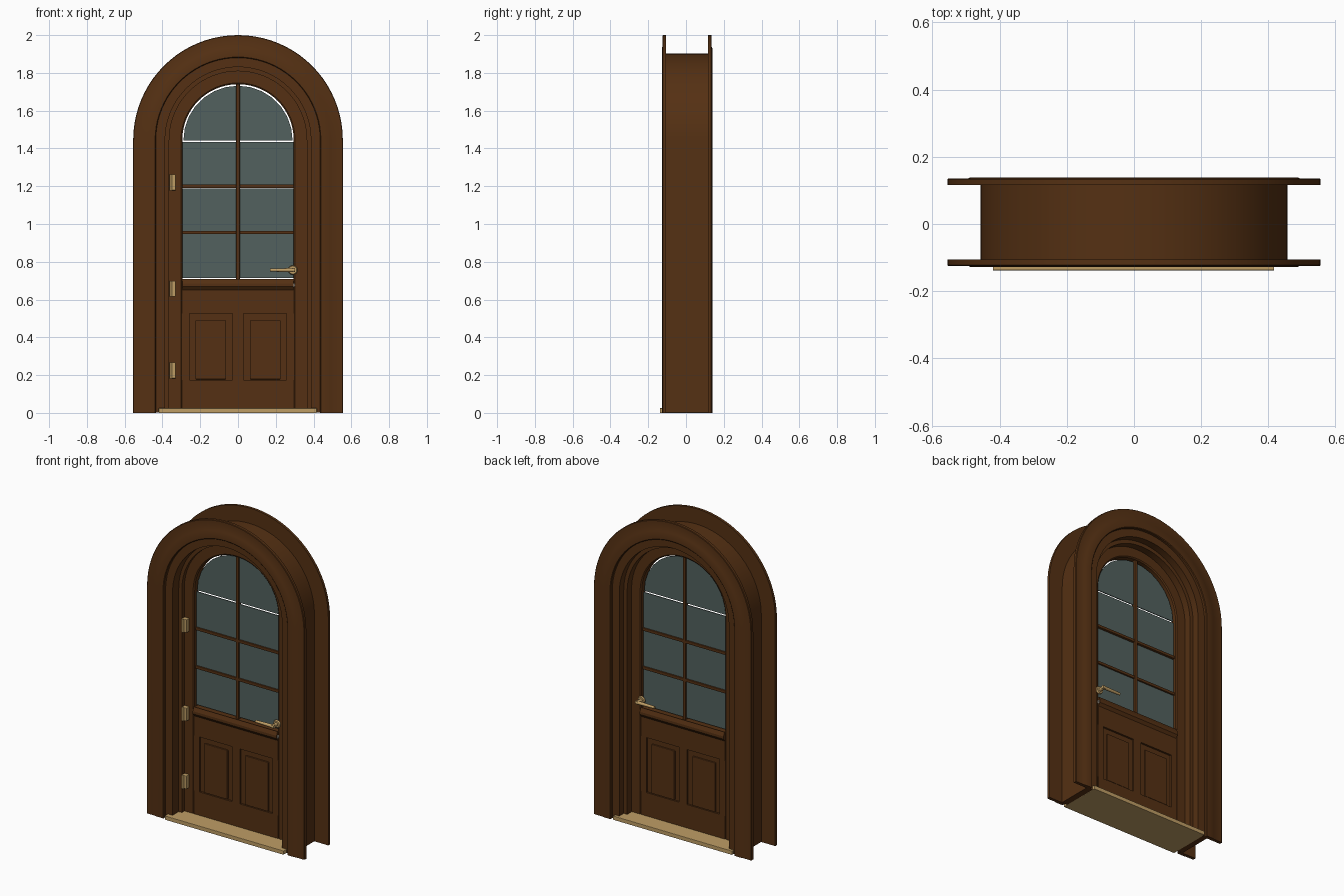
import bpy, bmesh, math
from mathutils import Matrix, Vector

if "Cube" in bpy.data.objects:
    bpy.data.objects.remove(bpy.data.objects["Cube"])

SPRING = 1.445   # height where every arch starts


def material(name, rgb):
    m = bpy.data.materials.new(name)
    m.diffuse_color = (*rgb, 1)
    m.use_nodes = True
    m.node_tree.nodes["Principled BSDF"].inputs["Base Color"].default_value = m.diffuse_color
    return m


WOOD = material("brown_wood", (0.09, 0.03, 0.0065))
BRASS = material("brass", (0.52, 0.34, 0.13))
GLASS = material("grey_green_glass", (0.085, 0.12, 0.113))
STEEL = material("grey_steel", (0.33, 0.30, 0.25))


def finish(bm, name, mat, bevel=0, smooth=True):
    bmesh.ops.recalc_face_normals(bm, faces=bm.faces)
    me = bpy.data.meshes.new(name)
    bm.to_mesh(me)
    bm.free()
    ob = bpy.data.objects.new(name, me)
    bpy.context.collection.objects.link(ob)
    me.materials.append(mat)
    if bevel:
        b = ob.modifiers.new("bevel", 'BEVEL')
        b.width, b.segments = bevel, 2
    if smooth:
        bpy.ops.object.select_all(action='DESELECT')
        ob.select_set(True)
        bpy.context.view_layer.objects.active = ob
        bpy.ops.object.shade_smooth_by_angle(angle=math.radians(30))
    return ob


def arch(name, profile, z0, mat=WOOD, n=40):
    """Sweep a closed (radius, y) profile up one leg, over the arch and down."""
    bm = bmesh.new()
    rings = []
    for i in range(-1, n + 2):
        a = math.pi * min(max(i, 0), n) / n
        ring = []
        for r, y in profile:
            z = z0 if i in (-1, n + 1) else SPRING + r * math.sin(a)
            ring.append(bm.verts.new((r * math.cos(a), y, z)))
        rings.append(ring)
    k = len(profile)
    for p, q in zip(rings, rings[1:]):
        for j in range(k):
            bm.faces.new((p[j], p[(j + 1) % k], q[(j + 1) % k], q[j]))
    bm.faces.new(rings[0])
    bm.faces.new(rings[-1])
    return finish(bm, name, mat)


def box(name, x0, x1, y0, y1, z0, z1, mat=WOOD, bevel=0):
    bm = bmesh.new()
    m = Matrix.Translation(((x0 + x1) / 2, (y0 + y1) / 2, (z0 + z1) / 2)) @ \
        Matrix.Diagonal((x1 - x0, y1 - y0, z1 - z0, 1))
    bmesh.ops.create_cube(bm, size=1, matrix=m)
    return finish(bm, name, mat, bevel, smooth=False)


def prism(name, pts, d, mat, axis):
    """Extrude a flat polygon along a vector."""
    bm = bmesh.new()
    f = bm.faces.new([bm.verts.new(p) for p in pts])
    g = bmesh.ops.extrude_face_region(bm, geom=[f])
    vs = [e for e in g['geom'] if isinstance(e, bmesh.types.BMVert)]
    bmesh.ops.translate(bm, verts=vs, vec=Vector(axis) * d)
    return finish(bm, name, mat, smooth=False)


def rod(name, a, b, r1, r2, mat, n=20):
    a, b = Vector(a), Vector(b)
    bm = bmesh.new()
    m = Matrix.Translation((a + b) / 2) @ (b - a).to_track_quat('Z', 'Y').to_matrix().to_4x4()
    bmesh.ops.create_cone(bm, cap_ends=True, segments=n, radius1=r1, radius2=r2,
                          depth=(b - a).length, matrix=m)
    return finish(bm, name, mat)


# Casings on both wall faces, main frame and inner stops
front = [(0.435, -0.105), (0.555, -0.105), (0.555, -0.122), (0.552, -0.125),
         (0.493, -0.125), (0.487, -0.128), (0.439, -0.128), (0.435, -0.124)]
arch("front_casing", front, 0)
arch("back_casing", [(r, 0.011 - y) for r, y in front], 0)
arch("door_frame", [(0.386, -0.107), (0.457, -0.107), (0.457, 0.12), (0.386, 0.12)], 0.001)
arch("front_frame_lip", [(0.364, -0.045), (0.387, -0.045), (0.387, -0.02), (0.364, -0.02)], 0.024)
arch("back_door_stop", [(0.362, 0.03), (0.387, 0.03), (0.387, 0.075), (0.362, 0.075)], 0.024)

# Brass threshold
box("threshold", -0.42, 0.417, -0.138, 0.138, 0, 0.025, BRASS, 0.002)

# Door leaf: arched stiles with a stepped glazing edge
DF, DB = -0.02, 0.03
arch("door_stiles", [(0.302, DF), (0.386, DF), (0.386, DB), (0.302, DB),
                     (0.295, DB - 0.006), (0.295, DF + 0.006)], 0.026)
box("bottom_rail", -0.296, 0.296, DF, DB, 0.026, 0.175)
box("middle_rail", -0.296, 0.296, DF, DB, 0.525, 0.705)
box("panel_mullion", -0.028, 0.028, DF, DB, 0.175, 0.525)
for s, side in ((-1, "left"), (1, "right")):
    def sx(a, b):
        return (min(s * a, s * b), max(s * a, s * b))
    box(side + "_panel_stile", *sx(0.258, 0.298), DF, DB, 0.175, 0.525)
    box(side + "_panel_back", *sx(0.027, 0.26), DF + 0.012, DB - 0.012, 0.174, 0.526)
    box(side + "_raised_panel", *sx(0.063, 0.225), DF + 0.002, DB - 0.002, 0.178, 0.49, WOOD, 0.003)

# Sloping ledge under the glass, on both faces
for y, d, side in ((DF, -1, "front"), (DB, 1, "back")):
    prism(side + "_glass_ledge",
          [(-0.295, y, 0.709), (-0.295, y + d * 0.004, 0.709), (-0.295, y + d * 0.014, 0.685),
           (-0.295, y + d * 0.014, 0.668), (-0.295, y, 0.65)], 0.59, WOOD, (1, 0, 0))

# Glass: rectangular panes and the arched light, with narrow gaps between
for i, (z0, z1) in enumerate(((0.714, 0.947), (0.955, 1.187), (1.195, 1.433))):
    box(f"pane_{i + 1}", -0.296, 0.296, 0.002, 0.008, z0, z1, GLASS)
N = 14
prism("arched_pane", [(0.289 * math.cos(math.pi * i / N), 0.002,
                       1.443 + 0.289 * math.sin(math.pi * i / N)) for i in range(N + 1)],
      0.006, GLASS, (0, 1, 0))

# Glazing bars
box("vertical_glazing_bar", -0.01, 0.01, -0.010, 0.020, 0.70, 1.745, WOOD, 0.003)
for z, part in ((0.955, "lower"), (1.2, "upper")):
    box(part + "_glazing_bar", -0.296, 0.296, -0.008, 0.018, z - 0.009, z + 0.009, WOOD, 0.003)

# Hinges: leaf plate and knuckle
for i, z in enumerate((0.225, 0.657, 1.22)):
    box(f"hinge_leaf_{i + 1}", -0.362, -0.33, -0.048, -0.019, z - 0.042, z + 0.042, BRASS, 0.003)
    rod(f"hinge_knuckle_{i + 1}", (-0.355, -0.048, z - 0.042), (-0.355, -0.048, z + 0.042),
        0.007, 0.007, BRASS, 14)

# Lever handles and keyholes on both faces
HX, HZ = 0.29, 0.756
for y, d, side in ((DF, -1, "front"), (DB, 1, "back")):
    rod(side + "_handle_rose", (HX, y, HZ), (HX, y + d * 0.01, HZ), 0.025, 0.021, BRASS, 24)
    rod(side + "_handle_neck", (HX, y, HZ), (HX, y + d * 0.05, HZ), 0.011, 0.011, BRASS)
    rod(side + "_handle_lever", (HX + 0.011, y + d * 0.043, HZ), (0.17, y + d * 0.043, HZ),
        0.011, 0.008, BRASS)
    rod(side + "_keyhole", (HX, y, 0.676), (HX, y + d * 0.008, 0.676), 0.013, 0.011, STEEL)
